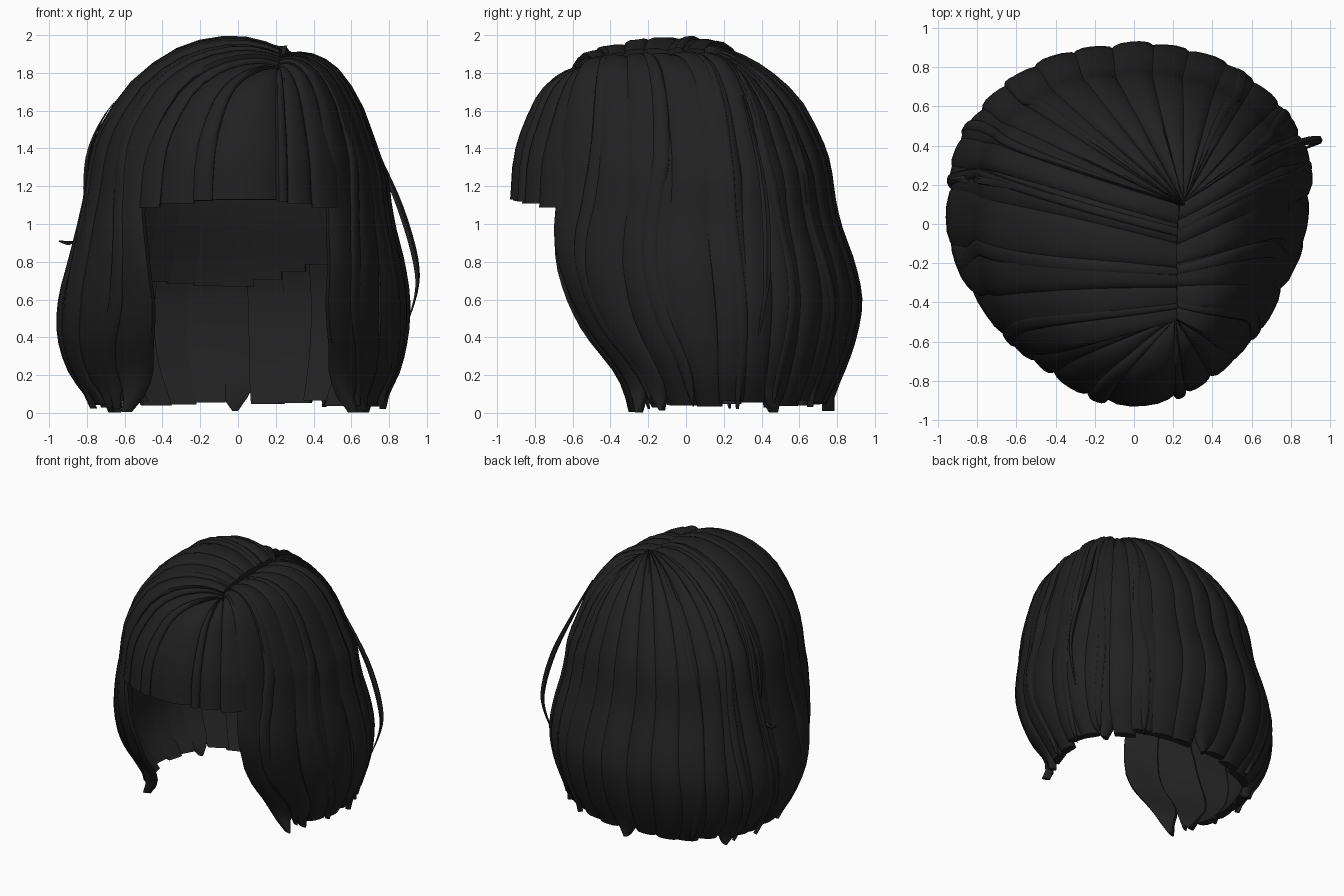
import bpy, bmesh, math, random
from mathutils import Vector

if "Cube" in bpy.data.objects:
    bpy.data.objects.remove(bpy.data.objects["Cube"])

random.seed(4)
black = bpy.data.materials.new("soft black")
black.diffuse_color = (0.015, 0.015, 0.015, 1)
black.use_nodes = True
black.node_tree.nodes["Principled BSDF"].inputs["Base Color"].default_value = black.diffuse_color

# Crown: share of the way from parting to rim, and height there, per direction
SHARE = [0, .15, .35, .55, .75, .9, .97, 1]
LEFT_Z = [1.93, 1.985, 1.985, 1.92, 1.77, 1.56, 1.39, 1.2]
RIGHT_Z = [1.89, 1.91, 1.89, 1.81, 1.63, 1.39, 1.28, 1.2]
BACK_Z = [1.94, 1.93, 1.875, 1.785, 1.65, 1.46, 1.33, 1.2]
FRONT_Z = [1.85, 1.855, 1.835, 1.79, 1.70, 1.53, 1.38, 1.2]
# Lengths: reach in each direction, from z = 1.2 down to 0 in equal steps
LEFT = [.80, .84, .89, .94, .945, .88, .74]
RIGHT = [.80, .83, .88, .91, .90, .85, .75]
BACK = [.58, .62, .69, .73, .70, .63, .54]
FRONT = [1.13, 1.14, 1.09, .98, .86, .70, .62]


def sample(table, t):
    """Smooth interpolation along an evenly spaced table."""
    n = len(table) - 1
    x = max(0, min(1, t)) * n
    i = min(int(x), n - 1)
    f = x - i
    p = [table[max(0, min(n, i + k))] for k in (-1, 0, 1, 2)]
    return p[1] + .5 * f * (p[2] - p[0] + f * (2 * p[0] - 5 * p[1] + 4 * p[2] - p[3]
                            + f * (3 * (p[1] - p[2]) + p[3] - p[0])))


def rim(a, d):
    c, s = math.cos(a), math.sin(a)
    # the left front is a little fuller
    turn = math.degrees(a) - 180
    full = 1 + (.05 * math.sin(math.radians(turn * 180 / 55)) if 0 < turn < 55 else 0)
    return Vector((sample(RIGHT if c > 0 else LEFT, d) * c * full,
                   .2 + sample(BACK if s > 0 else FRONT, d) * s * full, 1.2 * (1 - d)))


def surface(a, u):
    """Outer hair surface: u 0..1 is parting to rim, 1..2 is rim to ends."""
    c, s = math.cos(a), math.sin(a)
    if u > 1:
        if s < 0:   # front locks close in towards the face, then open at the ends
            a += .25 * c * s * min(1, max(0, (u - 1.1) / .4), max(0, (2 - u) / .4))
        return rim(a, u - 1)
    root = Vector((.22 + .04 * max(0, s), max(-.5, min(.1, -.08 + .54 * s)), 0))
    p = root.lerp(rim(a, 0), sample(SHARE, u))
    side = sample(RIGHT_Z if c > 0 else LEFT_Z, u)
    end = sample(BACK_Z if s > 0 else FRONT_Z, u)
    p.z = side * c * c + end * s * s
    if s > 0:       # rounder back corners of the crown
        p.z -= .045 * (2 * c * s) ** 2 * math.sin(math.pi * u)
    return p


def outward(p):
    return (p - Vector((.03, 0, min(p.z, 1.1)))).normalized()


def add_loft(bm, rings):
    rows = [[bm.verts.new(p) for p in r] for r in rings]
    n = len(rows[0])
    for r, q in zip(rows, rows[1:]):
        for i in range(n):
            j = (i + 1) % n
            bm.faces.new((r[i], r[j], q[j], q[i]))
    bm.faces.new(rows[0][::-1])
    bm.faces.new(rows[-1])


def add_lock(bm, a, half, end_z, lift=0, tip=.75, thick=.055, wave=.02, flick=0, u0=0,
             sink=0, tilt=0, taper=.14):
    """One flattened lock following the surface, arched across its width."""
    last = 2 - end_z / 1.2
    us = [u0 + (1 - u0) * i / 12 for i in range(13)]
    steps = max(2, round((last - 1) * 16))
    us += [1 + (last - 1) * (i + 1) / steps for i in range(steps)]
    phase = random.uniform(0, 6)
    across = [-1, -.7, -.3, .1, .5, .8, 1]
    rings = []
    for u in us:
        near = max(0, 1 - (last - u) / taper)
        w = half * (1 + (tip - 1) * near ** 1.5)
        mid = a + wave * math.sin(u * 4 + phase) * min(1, u)
        outer, inner = [], []
        for k in across:
            p = surface(mid + w * k, u)
            n = outward(p)
            o = lift + flick * near ** 2 - sink * max(0, min(1, (.9 - u) / .3)) + tilt * k
            outer.append(p + n * (o - thick * .5 * abs(k) ** 4))
            inner.append(p + n * (o - thick * (1 + .1 * (1 - k * k))))
        rings.append(outer + inner[::-1])
    add_loft(bm, rings)


def add_wisp(bm, pts, r):
    """Thin loose hair tapering to both ends."""
    pts = [Vector(p) for p in pts]
    n = (len(pts) - 1) * 4
    rings = []
    for i in range(n + 1):
        t = i / n
        c = Vector([sample([p[k] for p in pts], t) for k in range(3)])
        w = r * (.15 + .85 * math.sin(math.pi * t))
        rings.append([c + Vector((w * .7 * math.cos(q), w * math.sin(q), w * .7 * math.cos(q)))
                      for q in (0, 1.257, 2.513, 3.77, 5.027)])
    add_loft(bm, rings)


def finish(bm, name):
    bmesh.ops.remove_doubles(bm, verts=bm.verts, dist=.0002)
    bmesh.ops.recalc_face_normals(bm, faces=bm.faces)
    me = bpy.data.meshes.new(name)
    bm.to_mesh(me)
    bm.free()
    me.materials.append(black)
    me.shade_smooth()
    me.set_sharp_from_angle(angle=math.radians(40))
    bpy.context.collection.objects.link(bpy.data.objects.new(name, me))


rad = math.radians

# Long locks round the sides and back, shingled away from the face
bm = bmesh.new()
count = 23
step = 281 / count
for i in range(count):
    a = -50 + step * (i + .5)
    front = i in (0, count - 1)
    pointed = i % 5 == 1 or front
    add_lock(bm, rad(a), rad(step * random.uniform(.58, .70)),
             random.uniform(.03, .07) if not pointed else random.uniform(0, .03),
             lift=random.uniform(-.008, .004), tip=.15 if pointed else .88,
             flick=.10 if front else .04 if pointed else 0,
             taper=.2 if front else .13, tilt=-.009 if i < count / 2 else .009,
             wave=.012 if 5 < i < 16 else .03)
finish(bm, "long_locks")

# Narrow overlay locks that break up the sides
bm = bmesh.new()
for a in (-38, -17, 6, 28, 52, 131, 155, 176, 198, 219):
    add_lock(bm, rad(a), rad(2.6), random.uniform(.02, .06), lift=.005, tip=.1,
             thick=.035, flick=.03, wave=.04)
finish(bm, "thin_locks")

# Under layer lining the back
bm = bmesh.new()
HEM = [.84, .82, .80, .74, .67, .68, .70, .72, .76]
for i in range(15):
    add_lock(bm, rad(14 + 152 * i / 14), rad(6.4), sample(HEM, i / 14), lift=-.10,
             tip=.95, thick=.03, wave=.005, u0=.6)
finish(bm, "under_layer")

# Blunt fringe: locks between neighbouring x positions, tucked under the long locks
bm = bmesh.new()
edges = [-.53, -.42, -.24, -.14, .21, .27, .40, .55]
for i, (x0, x1) in enumerate(zip(edges, edges[1:])):
    a0, a1 = (math.acos(x / .81) for x in (x0, x1))
    add_lock(bm, -(a0 + a1) / 2, (a0 - a1) / 2 * 1.04,
             1.13 - .05 * ((x0 + x1) / 1.04) ** 2, lift=(.005, -.003)[i % 2],
             tip=.97, thick=.04, wave=0, sink=.035)
finish(bm, "fringe")

# Loose wisps beside the main shape
bm = bmesh.new()
add_wisp(bm, [(.60, .30, 1.68), (.74, .38, 1.36), (.86, .42, 1.08), (.94, .43, .80),
              (.94, .42, .62), (.86, .38, .38)], .022)
add_wisp(bm, [(-.45, .15, 1.82), (-.66, .20, 1.64), (-.78, .22, 1.42), (-.81, .23, 1.2),
              (-.80, .23, 1.0)], .022)
add_wisp(bm, [(-.78, .20, 1.08), (-.83, .22, .95), (-.88, .23, .90), (-.95, .23, .91)], .02)
finish(bm, "loose_wisps")
